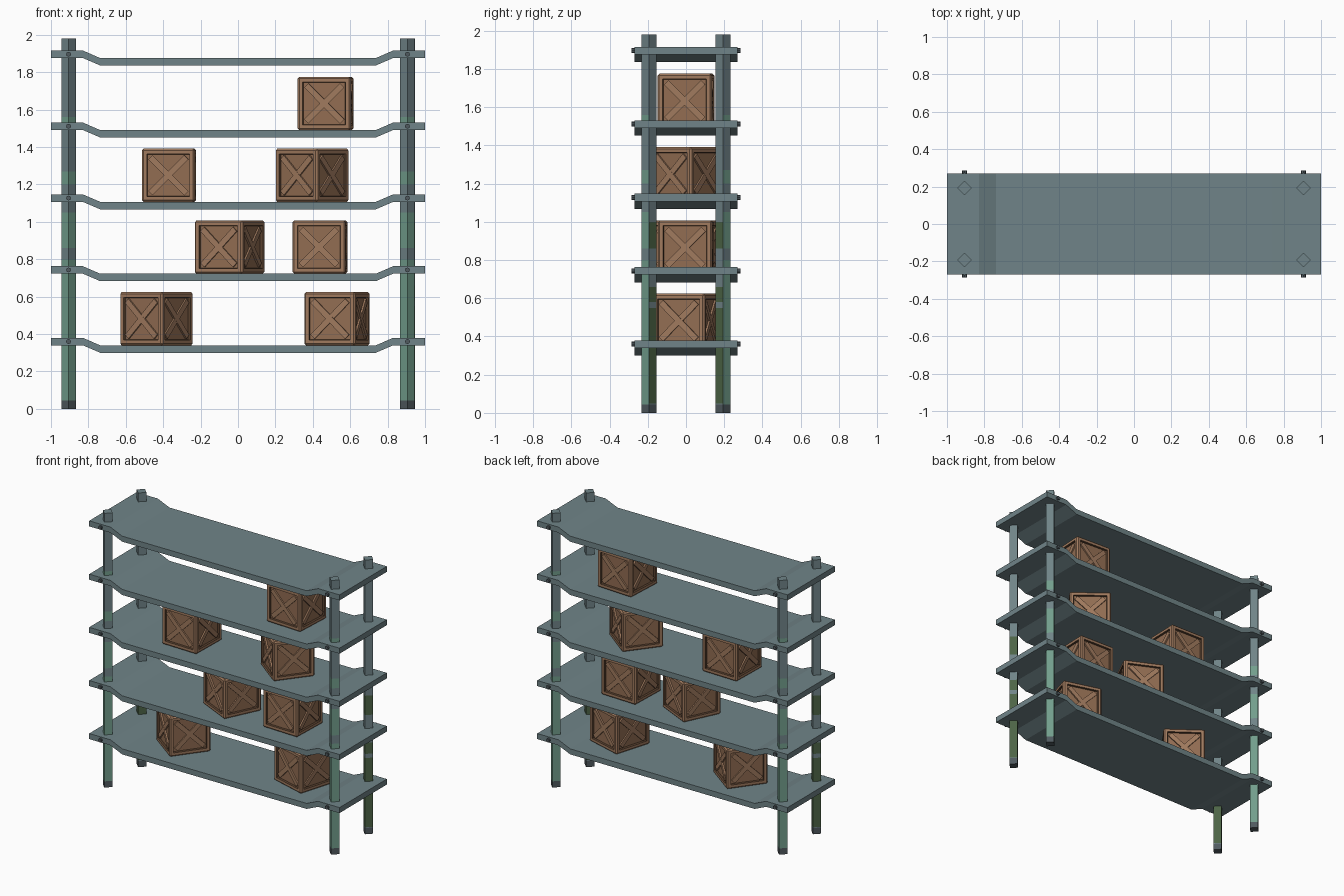
import bpy, bmesh, math
from mathutils import Matrix, Vector

if "Cube" in bpy.data.objects:
    bpy.data.objects.remove(bpy.data.objects["Cube"])


def mat(name, rgb):
    lin = [(c / 255 / 12.92) if c < 11 else ((c / 255 + 0.055) / 1.055) ** 2.4 for c in rgb]
    m = bpy.data.materials.new(name)
    m.diffuse_color = (*lin, 1)
    m.use_nodes = True
    m.node_tree.nodes["Principled BSDF"].inputs["Base Color"].default_value = m.diffuse_color
    return m


SLATE = mat("slate_metal", (112, 132, 136))
DARK = mat("dark_metal", (80, 90, 95))
TEAL = mat("teal_paint", (114, 158, 140))
OLIVE = mat("olive_paint", (76, 100, 70))
WOOD = mat("crate_wood", (160, 122, 94))
PANEL = mat("crate_panel_wood", (146, 109, 82))
GROOVE = mat("crate_groove", (88, 64, 46))


def finish(name, bm, mats):
    bmesh.ops.recalc_face_normals(bm, faces=bm.faces[:])
    me = bpy.data.meshes.new(name)
    bm.to_mesh(me)
    bm.free()
    for m in mats:
        me.materials.append(m)
    ob = bpy.data.objects.new(name, me)
    bpy.context.collection.objects.link(ob)
    return ob


SHELF_Z = [0.36, 0.743, 1.127, 1.511, 1.896]   # centre height of the raised ends
POST_X, POST_Y = 0.906, 0.193
T = 0.02                                       # half shelf thickness
DIP = 0.04


# Shelves: a dipped strip profile extruded in y
def shelf(i, z):
    path = [(-1, 0), (-0.83, 0), (-0.737, -DIP), (0.737, -DIP), (0.83, 0), (1, 0)]
    bm = bmesh.new()
    rows = [[bm.verts.new((x, y, z + dz + t)) for x, dz in path]
            for y, t in ((-0.27, -T), (0.27, -T), (0.27, T), (-0.27, T))]
    for a in range(4):
        r, s = rows[a], rows[(a + 1) % 4]
        for k in range(5):
            bm.faces.new((r[k], r[k + 1], s[k + 1], s[k]))
    for k in (0, -1):
        bm.faces.new([r[k] for r in rows])
    finish(f"shelf_{i}", bm, [SLATE])

    # Bolts through the shelf ends
    bm = bmesh.new()
    for sx in (-1, 1):
        for sy in (-1, 1):
            bmesh.ops.create_cone(
                bm, cap_ends=True, segments=8, radius1=0.013, radius2=0.013, depth=0.03,
                matrix=Matrix.Translation((sx * POST_X, sy * 0.27, z)) @ Matrix.Rotation(math.pi / 2, 4, 'X'))
    finish(f"bolts_{i}", bm, [DARK])


for i, z in enumerate(SHELF_Z):
    shelf(i + 1, z)

# Posts: diamond section, worn paint in bands, teal outside and olive inside
OUTER = [(0.045, 0.80), (0.86, 1.05), (1.2, 1.27), (1.5, 1.56)]
INNER = [(0.05, 0.55), (0.58, 0.66), (0.86, 1.0)]


def post(name, px, py):
    cuts = sorted({0, 1.98} | {c for b in OUTER + INNER for c in b})
    bm = bmesh.new()
    r = 0.039
    rings = [[bm.verts.new((px + dx * r, py + dy * r, z)) for dx, dy in ((1, 0), (0, 1), (-1, 0), (0, -1))]
             for z in cuts]
    for a, b in zip(rings, rings[1:]):
        for k in range(4):
            f = bm.faces.new((a[k], a[(k + 1) % 4], b[(k + 1) % 4], b[k]))
            c = f.calc_center_median()
            outside = (c.y - py) * py > 0
            painted = any(lo < c.z < hi for lo, hi in (OUTER if outside else INNER))
            if c.z < 0.045:
                f.material_index = 1
            elif painted:
                f.material_index = 2 if outside else 3
    bm.faces.new(rings[0]).material_index = 1
    bm.faces.new(rings[-1])
    finish(name, bm, [SLATE, DARK, TEAL, OLIVE])


for sx, xn in ((-1, "left"), (1, "right")):
    for sy, yn in ((-1, "front"), (1, "back")):
        post(f"{yn}_{xn}_post", sx * POST_X, sy * POST_Y)

# Crates: bevelled cube with recessed panels and crossed planks on all six sides
S = 0.284


def crate(i, x, level, angle):
    bm = bmesh.new()
    bmesh.ops.create_cube(bm, size=S)
    bmesh.ops.bevel(bm, geom=bm.edges[:], offset=0.009, segments=1, affect='EDGES')
    big = [f for f in bm.faces if f.calc_area() > 0.03]
    bmesh.ops.inset_individual(bm, faces=big, thickness=0.026)
    rim = bmesh.ops.inset_individual(bm, faces=big, thickness=0.004, depth=-0.014)
    for f in rim["faces"]:
        f.material_index = 2
    for f in big:
        f.material_index = 1
    # crossed planks
    for n in ((1, 0, 0), (-1, 0, 0), (0, 1, 0), (0, -1, 0), (0, 0, 1), (0, 0, -1)):
        turn = Vector(n).to_track_quat('Z', 'Y').to_matrix().to_4x4()
        for ang, lift in ((45, 0), (-45, 0.001)):
            m = (turn @ Matrix.Rotation(math.radians(ang), 4, 'Z')
                 @ Matrix.Translation((0, 0, S / 2 - 0.011 + lift))
                 @ Matrix.Diagonal((0.272, 0.032, 0.014, 1)))
            bmesh.ops.create_cube(bm, size=1, matrix=m)
    ob = finish(f"crate_{i}", bm, [WOOD, PANEL, GROOVE])
    ob.location = (x, 0, SHELF_Z[level] - DIP + T + S / 2)
    ob.rotation_euler.z = math.radians(angle)


CRATES = [(-0.436, 0, -36.5), (0.529, 0, -16.4),
          (-0.045, 1, -25.6), (0.438, 1, -2),
          (-0.369, 2, -1.5), (0.396, 2, -37.6),
          (0.468, 3, -3)]
for i, c in enumerate(CRATES):
    crate(i + 1, *c)
